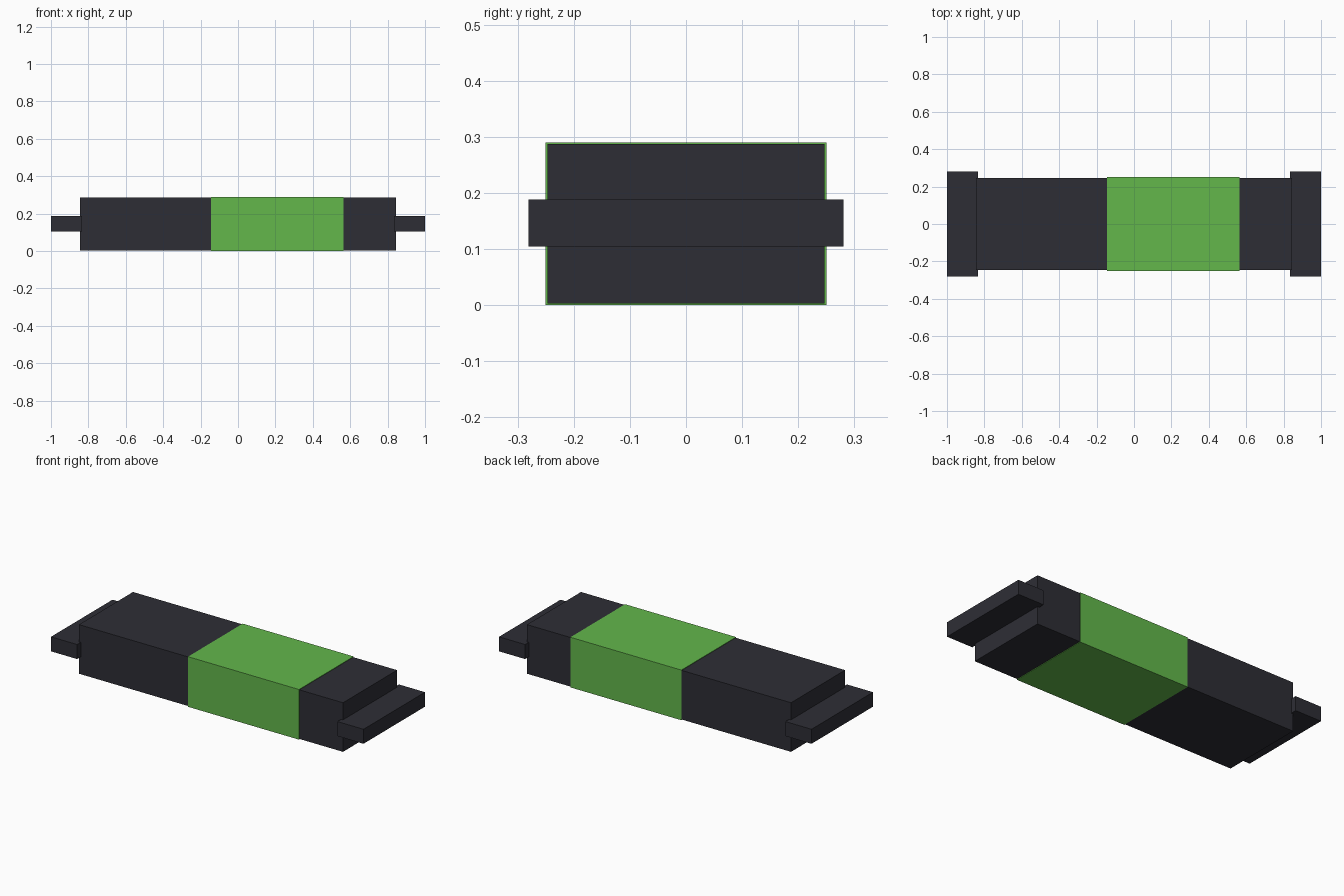
import bpy

if "Cube" in bpy.data.objects:
    bpy.data.objects.remove(bpy.data.objects["Cube"])


def material(name, color):
    mat = bpy.data.materials.new(name)
    mat.diffuse_color = (*color, 1.0)
    mat.use_nodes = True
    mat.node_tree.nodes["Principled BSDF"].inputs["Base Color"].default_value = mat.diffuse_color
    return mat


def box(name, low, high, mat):
    """Axis-aligned box between two corners."""
    center = [(a + b) / 2 for a, b in zip(low, high)]
    bpy.ops.mesh.primitive_cube_add(size=1, location=center)
    obj = bpy.context.object
    obj.name = name
    obj.scale = [b - a for a, b in zip(low, high)]
    bpy.ops.object.transform_apply(location=False, rotation=False, scale=True)
    obj.data.materials.append(mat)
    return obj


charcoal = material("charcoal", (0.027, 0.027, 0.036))
green = material("leaf green", (0.125, 0.475, 0.071))

# Main bar
box("body", (-0.845, -0.247, 0.003), (0.845, 0.247, 0.287), charcoal)

# Off-centre sleeve wrapped around the bar
box("green_band", (-0.145, -0.25, 0.0), (0.565, 0.25, 0.29), green)

# Thin, wider tabs at both ends
box("left_end_tab", (-1.0, -0.281, 0.104), (-0.833, 0.281, 0.188), charcoal)
box("right_end_tab", (0.833, -0.281, 0.104), (1.0, 0.281, 0.188), charcoal)
